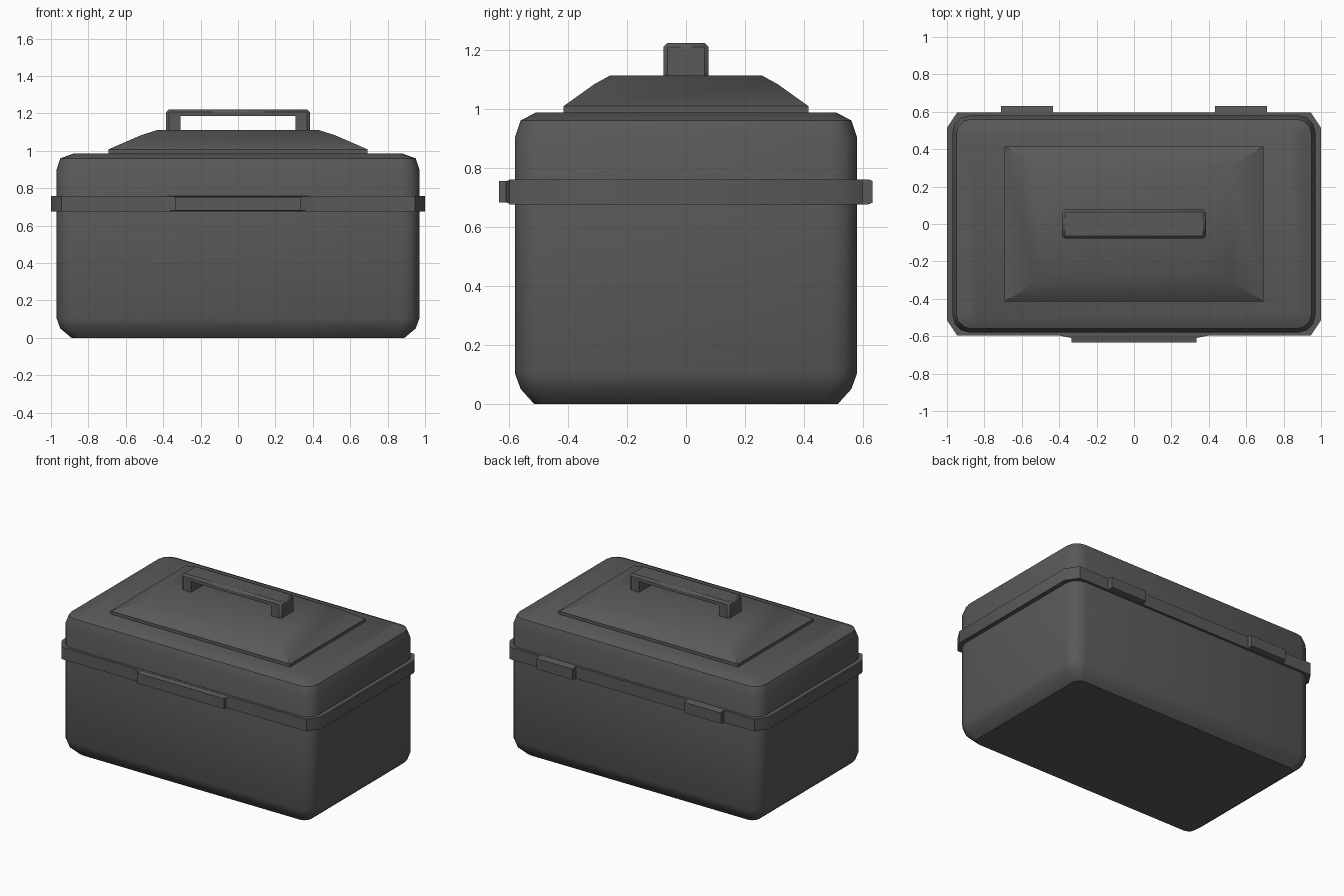
import bpy, bmesh, math

cube = bpy.data.objects.get("Cube")
if cube:
    bpy.data.objects.remove(cube, do_unlink=True)

# One dark grey plastic for the whole case
plastic = bpy.data.materials.new("dark_grey_plastic")
plastic.use_nodes = True
GREY = (0.1, 0.1, 0.1, 1)
plastic.diffuse_color = GREY
plastic.node_tree.nodes["Principled BSDF"].inputs["Base Color"].default_value = GREY


def outline(hx, hy, rx=0, ry=0, steps=0):
    """Rectangle outline with optional faceted corners, counter-clockwise."""
    corner = [(hx, hy)]
    if steps:
        turns = [i / steps * math.pi / 2 for i in range(steps + 1)]
        corner = [(hx - rx + rx * math.cos(a), hy - ry + ry * math.sin(a)) for a in turns]
    flip = corner[::-1]
    return (corner + [(-x, y) for x, y in flip]
            + [(-x, -y) for x, y in corner] + [(x, -y) for x, y in flip])


def finish(name, bm):
    bmesh.ops.recalc_face_normals(bm, faces=bm.faces[:])
    mesh = bpy.data.meshes.new(name)
    bm.to_mesh(mesh)
    bm.free()
    mesh.materials.append(plastic)
    obj = bpy.data.objects.new(name, mesh)
    bpy.context.collection.objects.link(obj)
    bpy.ops.object.select_all(action='DESELECT')
    obj.select_set(True)
    bpy.context.view_layer.objects.active = obj
    bpy.ops.object.shade_smooth_by_angle(angle=math.radians(38))
    return obj


def loft(name, rings):
    """Skin a closed solid through rings of 3D points."""
    bm = bmesh.new()
    loops = [[bm.verts.new(p) for p in ring] for ring in rings]
    n = len(loops[0])
    for low, high in zip(loops, loops[1:]):
        for i in range(n):
            j = (i + 1) % n
            bm.faces.new((low[i], low[j], high[j], high[i]))
    bm.faces.new(loops[0])
    bm.faces.new(loops[-1])
    return finish(name, bm)


def level(z, *shape):
    return [(x, y, z) for x, y in outline(*shape)]


def upright(y, hx, hz, cx=0, cz=0.718):
    return [(cx + x, y, cz + z) for x, z in outline(hx, hz)]


# Rounded case: height, half width, half depth, corner radius
profile = [(0, 0.89, 0.515, 0.05), (0.05, 0.95, 0.56, 0.075), (0.105, 0.97, 0.58, 0.09),
           (0.90, 0.97, 0.58, 0.09), (0.96, 0.95, 0.56, 0.08), (0.987, 0.875, 0.507, 0.04)]
loft("case_body", [level(z, hx, hy, r, r, 3) for z, hx, hy, r in profile])

# Rim band where the lid meets the base
loft("rim_band", [level(z, 1.0, 0.597, 0.055, 0.083, 1) for z in (0.675, 0.76)])

# Raised panel on the lid
panel = [(0.97, 0.693, 0.415), (1.008, 0.693, 0.415), (1.083, 0.52, 0.31), (1.112, 0.43, 0.257)]
loft("lid_panel", [level(*ring) for ring in panel])

# Front latch with tapered wings
loft("front_latch", [upright(-0.58, 0.41, 0.042), upright(-0.594, 0.41, 0.042),
                     upright(-0.609, 0.335, 0.036), upright(-0.633, 0.335, 0.036)])

# Back hinges
for side, cx in (("left", 0.572), ("right", -0.572)):
    loft(side + "_hinge", [upright(0.58, 0.14, 0.0425, cx), upright(0.617, 0.14, 0.0425, cx),
                           upright(0.632, 0.14, 0.037, cx)])

# Handle: extruded arch with chamfered outer edges
HX, HY, LEG, FOOT, UNDER, TOP = 0.384, 0.077, 0.308, 1.1, 1.186, 1.222
arch = [(-HX, FOOT), (-HX, TOP), (HX, TOP), (HX, FOOT),
        (LEG, FOOT), (LEG, UNDER), (-LEG, UNDER), (-LEG, FOOT)]
bm = bmesh.new()
face = bm.faces.new([bm.verts.new((x, -HY, z)) for x, z in arch])
grown = bmesh.ops.extrude_face_region(bm, geom=[face])
bmesh.ops.translate(bm, vec=(0, 2 * HY, 0),
                    verts=[v for v in grown["geom"] if isinstance(v, bmesh.types.BMVert)])
outer = [e for e in bm.edges
         if all(abs(v.co.x) > HX - 0.01 for v in e.verts)
         and any(v.co.z > TOP - 0.01 for v in e.verts)]
bmesh.ops.bevel(bm, geom=outer, offset=0.014, segments=1, affect='EDGES')
finish("handle", bm)
